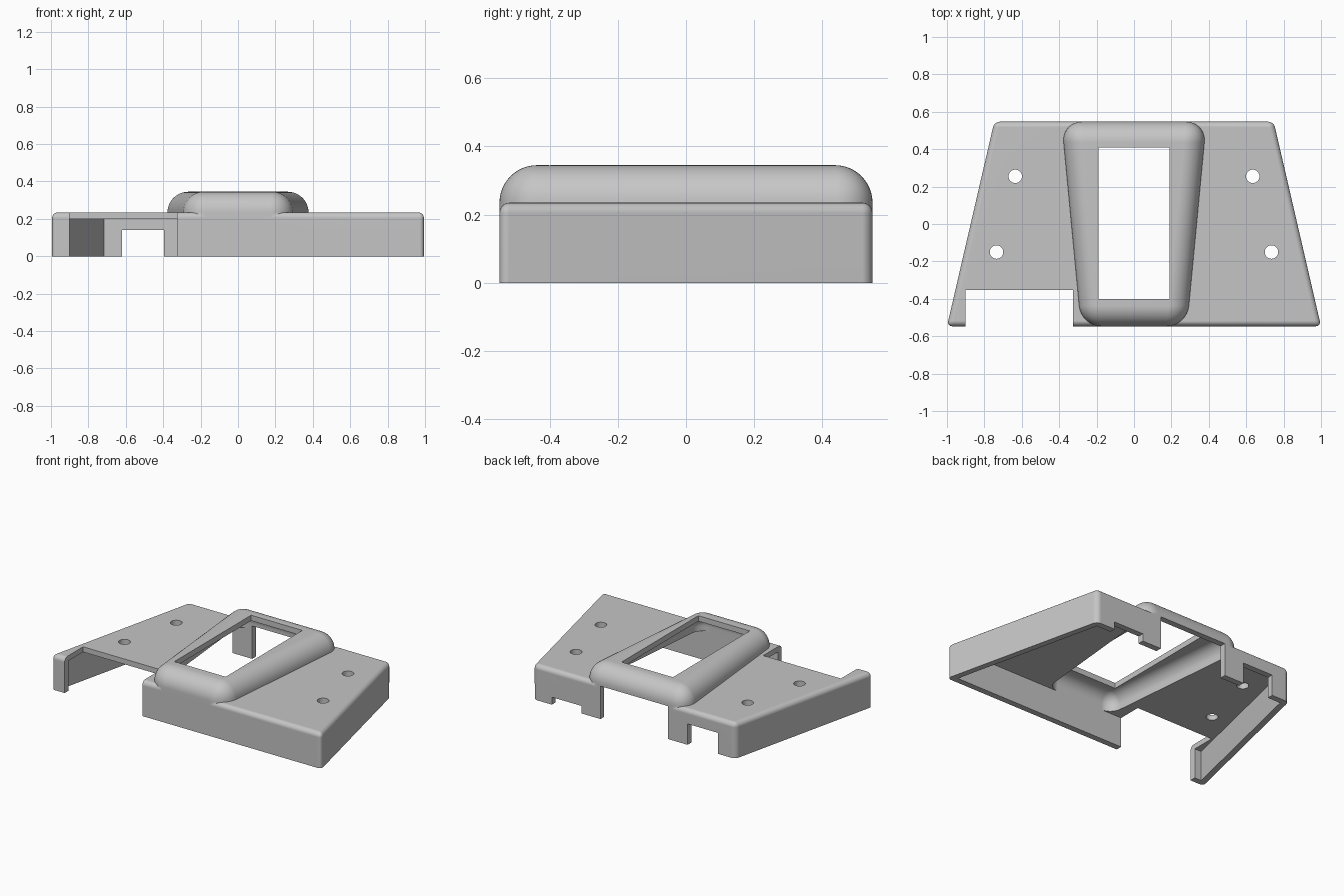
import bpy
import bmesh
import math

if "Cube" in bpy.data.objects:
    bpy.data.objects.remove(bpy.data.objects["Cube"], do_unlink=True)

# One plain grey plastic
grey = bpy.data.materials.new("light_grey_plastic")
grey.use_nodes = True
COLOUR = (0.56, 0.56, 0.56, 1)
grey.diffuse_color = COLOUR
grey.node_tree.nodes["Principled BSDF"].inputs["Base Color"].default_value = COLOUR

WALL = 0.04
DEPTH = 0.547   # half depth of the cover


def add_object(name, bm):
    bmesh.ops.recalc_face_normals(bm, faces=bm.faces)
    mesh = bpy.data.meshes.new(name)
    bm.to_mesh(mesh)
    bm.free()
    mesh.materials.append(grey)
    obj = bpy.data.objects.new(name, mesh)
    bpy.context.collection.objects.link(obj)
    return obj


def tapered_block(name, front, back, bottom, top, radius=0, inset=0, segments=8):
    """Trapezoid prism, rounded on every edge except the bottom ones."""
    bm = bmesh.new()
    d = DEPTH - inset
    slope = (front - back) / (2 * DEPTH)
    side = inset * math.hypot(1, slope)
    f = front - slope * inset - side
    b = back + slope * inset - side
    base = [bm.verts.new((x, y, bottom)) for x, y in ((-f, -d), (f, -d), (b, d), (-b, d))]
    face = bm.faces.new(base)
    grown = bmesh.ops.extrude_face_region(bm, geom=[face], use_keep_orig=True)["geom"]
    for v in grown:
        if isinstance(v, bmesh.types.BMVert):
            v.co.z = top
    bmesh.ops.recalc_face_normals(bm, faces=bm.faces)
    if radius:
        edges = [e for e in bm.edges if max(v.co.z for v in e.verts) > bottom + 0.001]
        bmesh.ops.bevel(bm, geom=edges, offset=radius, segments=segments,
                        profile=0.5, affect='EDGES', clamp_overlap=False)
    return add_object(name, bm)


def box(name, x0, x1, y0, y1, z0, z1):
    bm = bmesh.new()
    bmesh.ops.create_cube(bm, size=1)
    for v in bm.verts:
        v.co = (x0 if v.co.x < 0 else x1, y0 if v.co.y < 0 else y1, z0 if v.co.z < 0 else z1)
    return add_object(name, bm)


def drill(name, x, y, radius):
    bm = bmesh.new()
    bmesh.ops.create_cone(bm, cap_ends=True, segments=32, radius1=radius, radius2=radius, depth=1)
    bmesh.ops.translate(bm, verts=bm.verts, vec=(x, y, 0.3))
    return add_object(name, bm)


def combine(target, tool, operation):
    bpy.context.view_layer.objects.active = target
    mod = target.modifiers.new(operation.lower(), 'BOOLEAN')
    mod.operation = operation
    mod.solver = 'EXACT'
    mod.object = tool
    bpy.ops.object.modifier_apply(modifier=mod.name)
    bpy.data.objects.remove(tool, do_unlink=True)


# Tapered cover with a rounded raised bezel
cover = tapered_block("cover_shell", 1.0, 0.747, 0, 0.235, radius=0.03, segments=6)
bezel = tapered_block("bezel", 0.283, 0.387, 0.19, 0.345, radius=0.11, segments=12)
combine(cover, bezel, 'UNION')

# Hollow underside of the cover and of the bezel
cutters = [
    tapered_block("cover_cavity", 1.0, 0.747, -0.1, 0.2, inset=WALL),
    tapered_block("bezel_cavity", 0.283, 0.387, 0.1, 0.308, radius=0.075, inset=WALL, segments=12),
    # Display window and front corner cutout
    box("window", -0.19, 0.19, -0.402, 0.41, 0.05, 0.6),
    box("front_cutout", -0.9, -0.325, -0.7, -0.352, -0.2, 0.5),
    # Back wall notches
    box("back_opening", -0.25, 0.25, 0.48, 0.7, -0.2, 0.22),
    box("tall_notch", -0.62, -0.395, 0.48, 0.7, -0.2, 0.14),
    box("low_notch", 0.39, 0.61, 0.48, 0.7, -0.2, 0.05),
]
# Screw holes
for side in (-1, 1):
    for x, y in ((0.635, 0.255), (0.735, -0.15)):
        cutters.append(drill("screw_hole", side * x, y, 0.036))
for cutter in cutters:
    combine(cover, cutter, 'DIFFERENCE')

# Smooth fillets, crisp edges
bpy.ops.object.select_all(action='DESELECT')
cover.select_set(True)
bpy.context.view_layer.objects.active = cover
bpy.ops.object.shade_smooth_by_angle(angle=math.radians(30))
weighted = cover.modifiers.new("even_shading", 'WEIGHTED_NORMAL')
weighted.keep_sharp = True
